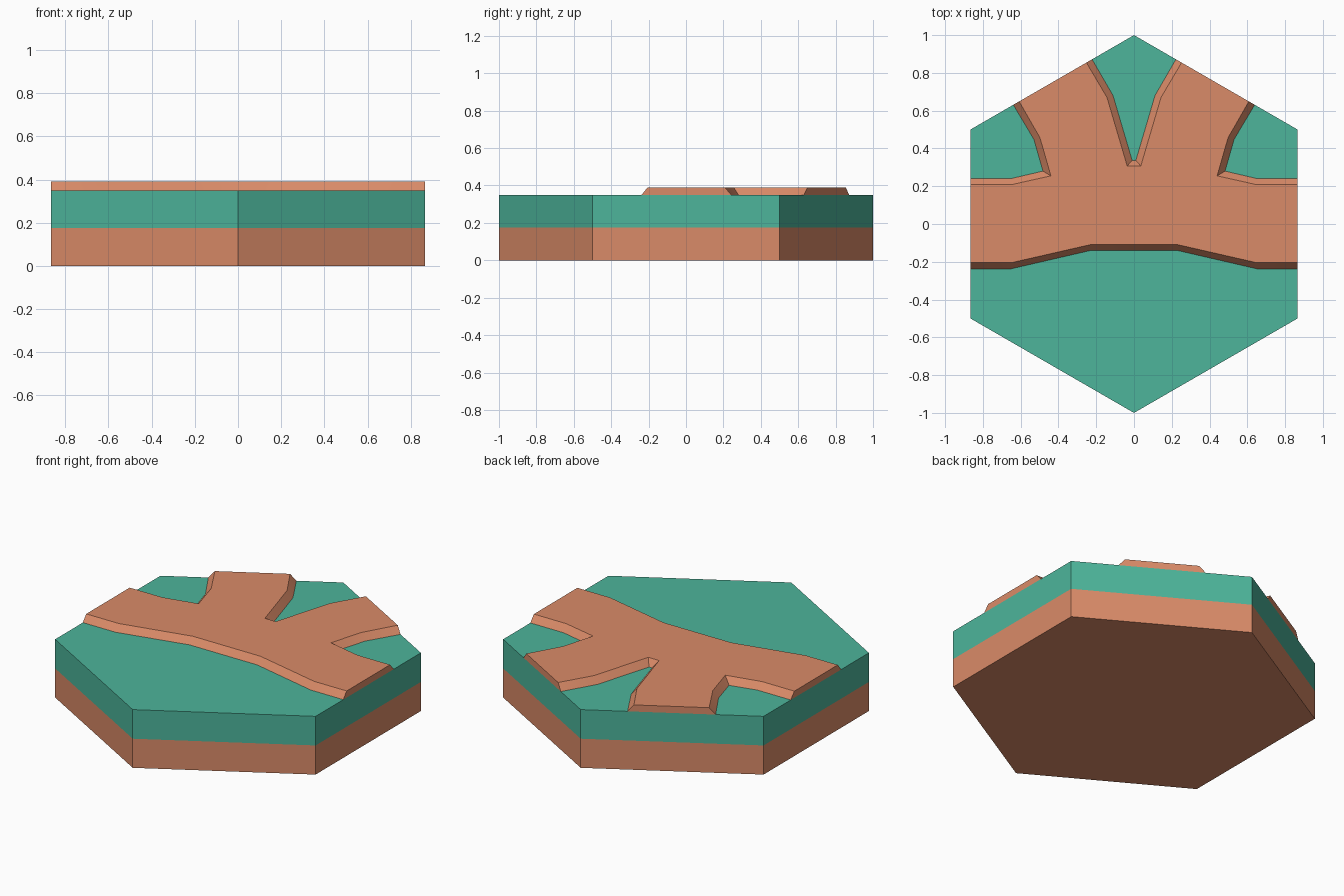
import bpy, bmesh, math

if "Cube" in bpy.data.objects:
    bpy.data.objects.remove(bpy.data.objects["Cube"])


def material(name, rgb):
    mat = bpy.data.materials.new(name)
    mat.diffuse_color = (*[((c / 255 + 0.055) / 1.055) ** 2.4 for c in rgb], 1)
    mat.use_nodes = True
    mat.node_tree.nodes["Principled BSDF"].inputs["Base Color"].default_value = mat.diffuse_color
    return mat


dirt = material("dirt", (218, 139, 104))
grass = material("grass", (77, 181, 155))


def loft(name, rings, mats, cap_bottom=True):
    """Join equal-length counter-clockwise rings of 3D points, then cap them."""
    bm = bmesh.new()
    loops = [[bm.verts.new(p) for p in ring] for ring in rings]
    n = len(loops[0])
    for low, high in zip(loops, loops[1:]):
        for i in range(n):
            j = (i + 1) % n
            bm.faces.new((low[i], low[j], high[j], high[i]))
    bm.faces.new(loops[-1])
    if cap_bottom:
        bm.faces.new(loops[0][::-1])
    mesh = bpy.data.meshes.new(name)
    bm.to_mesh(mesh)
    bm.free()
    for m in mats:
        mesh.materials.append(m)
    obj = bpy.data.objects.new(name, mesh)
    bpy.context.collection.objects.link(obj)
    return obj


# Hexagonal tile: dirt below, grass above
SPLIT, GROUND, TOP = 0.175, 0.35, 0.39
corners = [(math.sin(math.radians(-60 * i)), math.cos(math.radians(60 * i)))
           for i in range(6)]
tile = loft("hexagon_tile", [[(x, y, z) for x, y in corners]
                             for z in (0, SPLIT, GROUND)], (dirt, grass))
for face in tile.data.polygons:
    face.material_index = int(face.center.z > SPLIT)

# Raised branching path with sloped banks: right half, mirrored to the left
S = math.sqrt(3) / 2


def rim(x):
    return (x, 1 - x / math.sqrt(3))


foot = [(0.225, -0.139), (0.65, -0.237), (S, -0.237), (S, 0.242), (0.645, 0.242),
        (0.482, 0.28), (0.53, 0.448), rim(0.639), rim(0.222), (0.111, 0.68), (0.01, 0.337)]
crest = [(0.225, -0.108), (0.65, -0.205), (S, -0.205), (S, 0.208), (0.65, 0.208),
         (0.44, 0.255), (0.498, 0.457), rim(0.608), rim(0.252), (0.143, 0.67), (0.036, 0.307)]


def mirrored(half, z):
    return [(x, y, z) for x, y in half] + [(-x, y, z) for x, y in reversed(half)]


path = loft("dirt_path", [mirrored(foot, GROUND), mirrored(crest, TOP)],
            (dirt,), cap_bottom=False)

# Soften the gentle bends of the banks, keep all other edges crisp
bpy.ops.object.select_all(action='DESELECT')
path.select_set(True)
bpy.context.view_layer.objects.active = path
bpy.ops.object.shade_smooth_by_angle(angle=math.radians(30))
